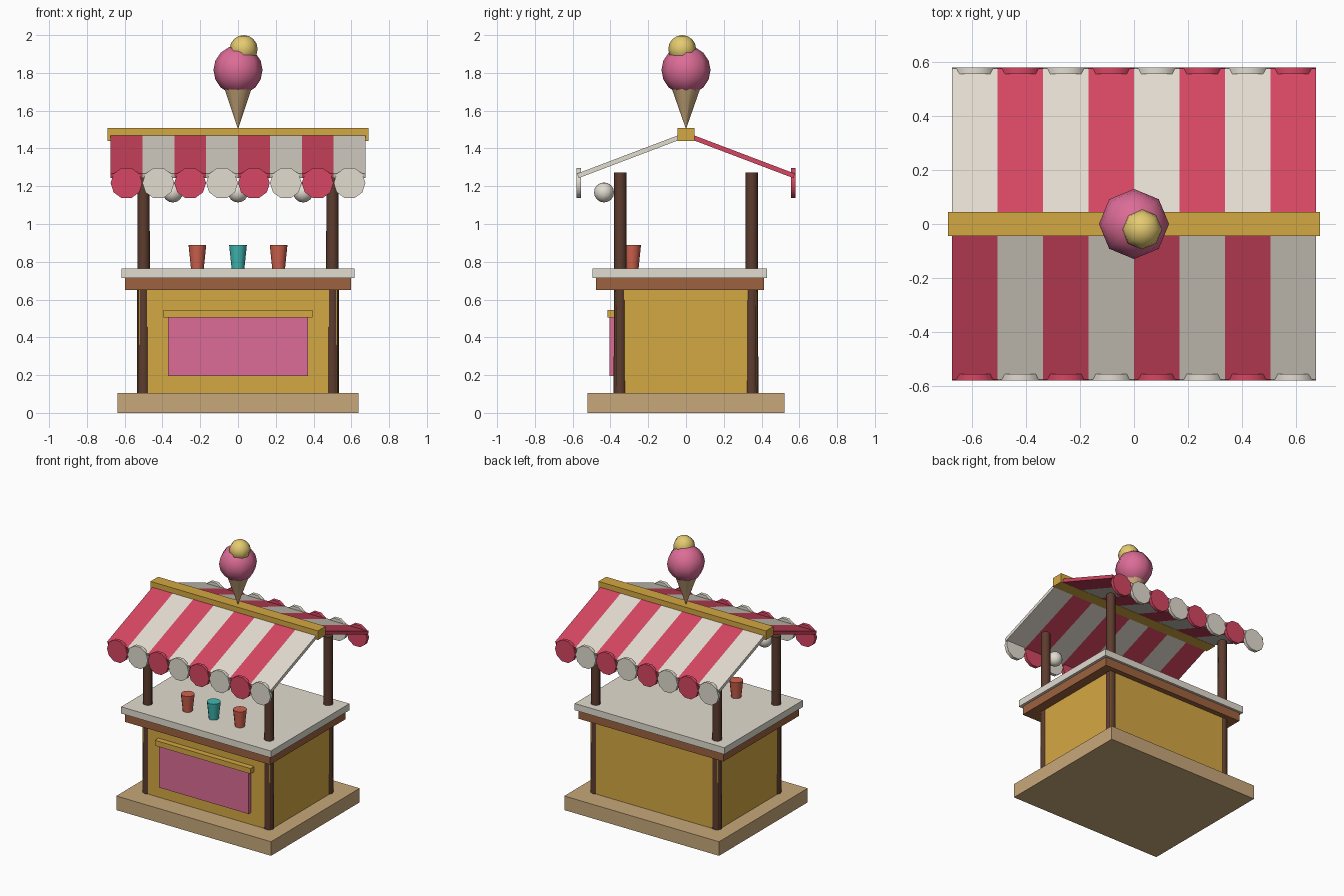
import bpy
from math import radians, atan2, hypot, pi
from mathutils import Vector

cube = bpy.data.objects.get("Cube")
if cube:
    bpy.data.objects.remove(cube, do_unlink=True)


def material(name, rgb):
    """Flat material from a display colour, stored as linear values."""
    lin = [((c / 255 + 0.055) / 1.055) ** 2.4 for c in rgb] + [1]
    m = bpy.data.materials.new(name)
    m.use_nodes = True
    m.diffuse_color = lin
    m.node_tree.nodes["Principled BSDF"].inputs["Base Color"].default_value = lin
    return m


mustard = material("mustard", (212, 168, 67))
pink = material("pink", (220, 108, 150))
red = material("red", (214, 70, 98))
cream = material("cream", (226, 220, 208))
brown = material("brown", (156, 98, 62))
dark_wood = material("dark wood", (93, 60, 46))
pale_wood = material("pale wood", (200, 168, 122))
coral = material("coral", (208, 98, 78))
teal = material("teal", (64, 184, 178))
vanilla = material("vanilla", (228, 202, 112))


def finish(name, mat, smooth=False):
    ob = bpy.context.object
    ob.name = name
    ob.data.materials.append(mat)
    if smooth:
        bpy.ops.object.shade_smooth_by_angle(angle=radians(50))
    return ob


def box(name, mat, lo, hi):
    lo, hi = Vector(lo), Vector(hi)
    bpy.ops.mesh.primitive_cube_add(size=1, location=(lo + hi) / 2)
    bpy.context.object.scale = hi - lo
    bpy.ops.object.transform_apply(location=False, rotation=False, scale=True)
    return finish(name, mat)


def taper(name, mat, x, y, z0, z1, r0, r1, sides):
    bpy.ops.mesh.primitive_cone_add(vertices=sides, radius1=r0, radius2=r1,
                                    depth=z1 - z0, location=(x, y, (z0 + z1) / 2))
    return finish(name, mat, True)


def ball(name, mat, loc, r, segments, rings):
    bpy.ops.mesh.primitive_uv_sphere_add(segments=segments, ring_count=rings,
                                         radius=r, location=loc)
    return finish(name, mat, True)


# Stand: base, body and counter
box("base", pale_wood, (-0.638, -0.522, 0), (0.638, 0.522, 0.105))
box("body", mustard, (-0.525, -0.374, 0.105), (0.525, 0.374, 0.66))
box("counter_trim", brown, (-0.597, -0.476, 0.65), (0.597, 0.413, 0.717))
box("countertop", cream, (-0.617, -0.495, 0.715), (0.617, 0.43, 0.765))

# Front sign panel and its ledge
box("front_panel", pink, (-0.37, -0.404, 0.195), (0.37, -0.37, 0.506))
box("panel_ledge", mustard, (-0.395, -0.416, 0.505), (0.395, -0.37, 0.545))

# Corner posts
for sx, side in ((-1, "right"), (1, "left")):
    for sy, end in ((-1, "front"), (1, "back")):
        taper(f"{end}_{side}_post", dark_wood, sx * 0.5, sy * 0.348,
              0.105, 1.273, 0.035, 0.032, 8)

# Cups on the counter
for i, mat in enumerate((coral, teal, coral)):
    taper(f"cup_{i + 1}", mat, (i - 1) * 0.215, -0.285, 0.765, 0.89, 0.034, 0.047, 12)

# Awning: striped slopes with a scalloped edge, colours swapped at the back
STRIPES, WIDTH = 8, 1.35 / 8
run, ridge_z, eave_z = 0.572, 1.472, 1.255
slope = atan2(ridge_z - eave_z, run)
for sy, end in ((-1, "front"), (1, "back")):
    for i in range(STRIPES):
        x = (i - (STRIPES - 1) / 2) * WIDTH
        mat = (red, cream)[(i + (sy > 0)) % 2]
        stripe = box(f"{end}_awning_stripe_{i + 1}", mat,
                     (-WIDTH / 2, -hypot(run, ridge_z - eave_z) / 2, -0.0125),
                     (WIDTH / 2, hypot(run, ridge_z - eave_z) / 2, 0.0125))
        stripe.location = (x, sy * run / 2, (ridge_z + eave_z) / 2)
        stripe.rotation_euler.x = -sy * slope
        bpy.ops.mesh.primitive_cylinder_add(
            vertices=10, radius=0.084, depth=0.024,
            location=(x, sy * 0.568, 1.217), rotation=(pi / 2, pi / 10 * 5, 0))
        finish(f"{end}_scallop_{i + 1}", mat, True)
box("ridge_beam", mustard, (-0.69, -0.045, 1.44), (0.69, 0.045, 1.508))

# Round lamps under the front awning
for i in range(3):
    ball(f"lamp_{i + 1}", cream, ((i - 1) * 0.345, -0.434, 1.167), 0.053, 12, 8)

# Ice cream on the ridge
taper("ice_cream_cone", pale_wood, 0, 0, 1.508, 1.725, 0.002, 0.078, 10)
ball("large_scoop", pink, (0, 0, 1.815), 0.13, 8, 8)
ball("small_scoop", vanilla, (0.03, -0.02, 1.926), 0.074, 8, 8)
